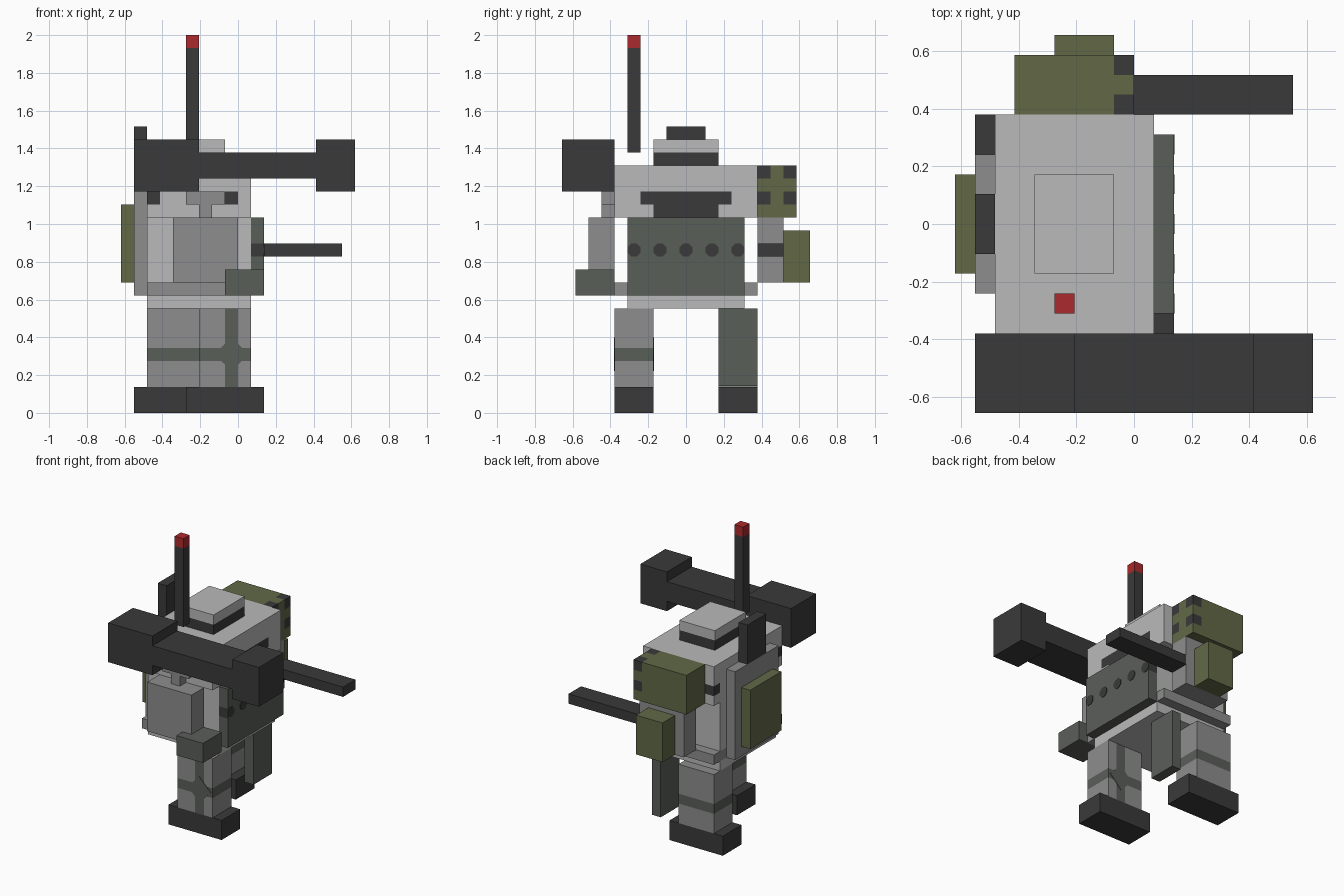
import bpy, bmesh, math
from mathutils import Vector, Matrix

cube = bpy.data.objects.get("Cube")
if cube:
    bpy.data.objects.remove(cube, do_unlink=True)

U = 2.0 / 29.0  # one block unit


def material(name, hex_colour):
    def lin(c):
        c /= 255
        return c / 12.92 if c <= 0.04045 else ((c + 0.055) / 1.055) ** 2.4
    col = tuple(lin(int(hex_colour[i:i + 2], 16)) for i in (0, 2, 4)) + (1.0,)
    m = bpy.data.materials.new(name)
    m.use_nodes = True
    m.diffuse_color = col
    m.node_tree.nodes["Principled BSDF"].inputs["Base Color"].default_value = col
    return m


LIGHT = material("light_grey", "BABABA")
MID = material("mid_grey", "8D8D8D")
DARK = material("charcoal", "3A3A3A")
SLATE = material("slate_green", "5A5E59")
OLIVE = material("olive", "626947")
RED = material("red", "AB2A2D")


def finish(name, bm, mats):
    bmesh.ops.scale(bm, vec=(U, U, U), verts=bm.verts)
    bmesh.ops.recalc_face_normals(bm, faces=bm.faces)
    me = bpy.data.meshes.new(name)
    bm.to_mesh(me)
    bm.free()
    for m in mats:
        me.materials.append(m)
    ob = bpy.data.objects.new(name, me)
    bpy.context.collection.objects.link(ob)
    return ob


def box(name, x, y, z, mat, paint=None, rule=None, cuts=((), (), ())):
    """Box from ranges in block units; cuts split it per axis, rule picks painted faces."""
    bm = bmesh.new()
    bmesh.ops.create_cube(bm, size=1)
    for v in bm.verts:
        v.co = Vector([(r[0] + r[1]) / 2 + c * (r[1] - r[0])
                       for r, c in zip((x, y, z), v.co)])
    for axis in range(3):
        normal = Vector([float(i == axis) for i in range(3)])
        for value in cuts[axis]:
            bmesh.ops.bisect_plane(bm, geom=bm.verts[:] + bm.edges[:] + bm.faces[:],
                                   plane_co=normal * value, plane_no=normal)
    if rule:
        for f in bm.faces:
            f.material_index = int(rule(*f.calc_center_median()))
    return finish(name, bm, [mat, paint] if paint else [mat])


def plate(name, centre, axis, sides, radius, mat, turn=0.0):
    """Thin flat polygon facing along x or y."""
    bm = bmesh.new()
    facing = Matrix.Rotation(math.pi / 2, 4, 'Y' if axis == 'x' else 'X')
    bmesh.ops.create_cone(bm, cap_ends=True, segments=sides, radius1=radius,
                          radius2=radius, depth=0.08,
                          matrix=Matrix.Translation(centre) @ facing @ Matrix.Rotation(turn, 4, 'Z'))
    return finish(name, bm, [mat])


# Torso: lower block, belt, hips and wide upper block with visor and side marks
box("lower_torso", (-7, 1), (-4.5, 4.5), (10, 15), LIGHT)
box("belt", (-7, 1), (-5.5, 5.5), (9, 10), MID)
box("hips", (-7, 1), (-4.5, 4.5), (8, 9), LIGHT)


def torso_paint(x, y, z):
    if x > 0.99:
        return (16 < z < 17 and abs(y) < 3.5) or (15 < z < 16 and abs(y) < 2.5)
    return 16 < z < 17 and abs(y) > 4.5 and (x < -6 or -1 < x < 0)


box("upper_torso", (-7, 1), (-5.5, 5.5), (15, 19), LIGHT, DARK, torso_paint,
    ((-6, -1, 0), (-4.5, -3.5, -2.5, 2.5, 3.5, 4.5), (16, 17)))

# Chest armour with a row of round holes
box("chest_panel", (1, 2), (-4.5, 4.5), (9, 15), SLATE, DARK,
    lambda x, y, z: abs(y) > 4.49 and 12 < z < 13, ((), (), (12, 13)))
for i in range(5):
    plate(f"chest_dot_{i + 1}", (2, -4 + 2 * i, 12.5), 'x', 8, 0.54, DARK, math.pi / 8)

# Roof hatch and antenna
box("hatch_base", (-5, -1), (-2.5, 2.5), (19, 20), DARK)
box("hatch_lid", (-5, -1), (-2.5, 2.5), (20, 21), LIGHT)
box("antenna", (-4, -3), (-4.5, -3.5), (20, 29), DARK, RED,
    lambda x, y, z: z > 28, ((), (), (28,)))

# Backpack
box("backpack", (-8, -7), (-3.5, 3.5), (9, 18), MID)
box("backpack_plate", (-9, -8), (-2.5, 2.5), (10, 16), OLIVE)
box("backpack_fin", (-8, -7), (-1.5, 1.5), (18, 22), DARK)

# Arms
for side, s in (("right", -1), ("left", 1)):
    box(f"{side}_arm", (-5, 0), sorted((5.5 * s, 7.5 * s)), (10, 15), MID)
box("right_shoulder_stem", (-3, -2), (-6.5, -5.5), (15, 16), MID)
box("right_shoulder_bracket", (-4, -1), (-6.5, -5.5), (16, 17), MID)
box("right_fist", (-1, 2), (-8.5, -5.5), (9, 11), SLATE)
box("gun_barrel", (0, 8), (5.5, 7.5), (12, 13), DARK)
box("gun_magazine", (-4, -1), (7.5, 9.5), (10, 14), OLIVE)

# Left shoulder pod with dark tube ends
box("shoulder_pod", (-6, 0), (5.5, 8.5), (15, 19), OLIVE, DARK,
    lambda x, y, z: x > -1 and not 6.5 < y < 7.5 and (z > 18 or 16 < z < 17),
    ((-1,), (6.5, 7.5), (16, 17, 18)))

# Launcher on the right shoulder
box("launcher_rear", (-8, -3), (-9.5, -5.5), (17, 21), DARK)
box("launcher_tube", (-3, 6), (-9.5, -5.5), (18, 20), DARK)
box("launcher_muzzle", (6, 9), (-9.5, -5.5), (17, 21), DARK)


# Legs in mid stride, with a band around each and a stripe down the front one
def leg_paint(x, y, z):
    return 4 < z < 5 or (-1 < x < 0 and abs(abs(y) - 4) > 1.49)


for side, x0, y0 in (("right", -3, -5.5), ("left", -7, 2.5)):
    box(f"{side}_leg", (x0, x0 + 4), (y0, y0 + 3), (2, 8), MID, SLATE, leg_paint,
        ((-1, 0), (), (4, 5)))
    box(f"{side}_foot", (x0 - 1, x0 + 5), (y0, y0 + 3), (0, 2), DARK)
for y in (-5.5, -2.5):
    plate("leg_cross_mark", (-0.5, y, 4.5), 'y', 4, 1.3, SLATE)
box("hanging_guard", (-1, 0), (2.5, 5.5), (2.05, 8), SLATE)
